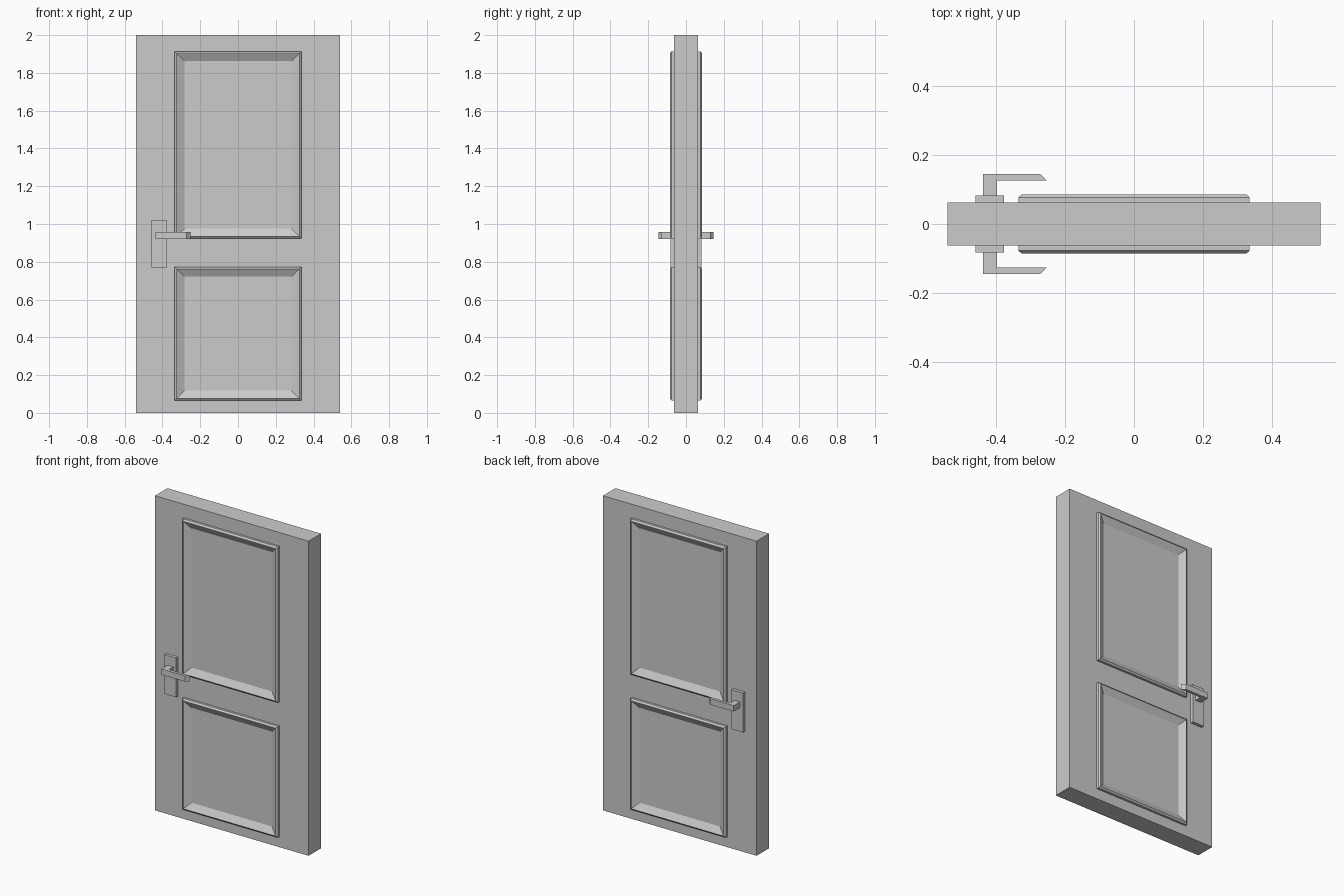
import bpy, bmesh

if "Cube" in bpy.data.objects:
    bpy.data.objects.remove(bpy.data.objects["Cube"])


def make_object(name, bm):
    bmesh.ops.recalc_face_normals(bm, faces=bm.faces)
    mesh = bpy.data.meshes.new(name)
    bm.to_mesh(mesh)
    bm.free()
    obj = bpy.data.objects.new(name, mesh)
    bpy.context.collection.objects.link(obj)
    return obj


def box(name, x0, x1, y0, y1, z0, z1):
    bm = bmesh.new()
    bmesh.ops.create_cube(bm, size=1)
    for v in bm.verts:
        v.co.x = x0 if v.co.x < 0 else x1
        v.co.y = y0 if v.co.y < 0 else y1
        v.co.z = z0 if v.co.z < 0 else z1
    return make_object(name, bm)


def moulding(name, half_width, z0, z1, profile, side):
    """Sweep an (inset, depth) profile round a mitred rectangle."""
    bm = bmesh.new()
    rings = []
    for inset, depth in profile:
        x, lo, hi = half_width - inset, z0 + inset, z1 - inset
        rings.append([bm.verts.new((cx, side * depth, cz))
                      for cx, cz in ((-x, lo), (x, lo), (x, hi), (-x, hi))])
    n = len(rings)
    for i in range(n):
        a, b = rings[i], rings[(i + 1) % n]
        for j in range(4):
            k = (j + 1) % 4
            bm.faces.new((a[j], a[k], b[k], b[j]))
    return make_object(name, bm)


def extrude_plan(name, points, z0, z1):
    """Raise an (x, y) outline from z0 to z1."""
    bm = bmesh.new()
    face = bm.faces.new([bm.verts.new((x, y, z0)) for x, y in points])
    out = bmesh.ops.extrude_face_region(bm, geom=[face])["geom"]
    verts = [g for g in out if isinstance(g, bmesh.types.BMVert)]
    bmesh.ops.translate(bm, verts=verts, vec=(0, 0, z1 - z0))
    return make_object(name, bm)


HALF = 0.0625  # half the slab thickness

# Door slab
box("door_slab", -0.54, 0.54, -HALF, HALF, 0, 2)

# Moulding: upright outer side, small chamfer, long slope down to the slab
trim = [(0, HALF - 0.002), (0, 0.077), (0.010, 0.0855),
        (0.012, 0.0855), (0.052, HALF), (0.052, HALF - 0.002)]

# Lever: stem out of the plate, bent into a grip with a chamfered tip
lever = [(-0.437, 0.08), (-0.397, 0.08), (-0.397, 0.126),
         (-0.252, 0.126), (-0.272, 0.145), (-0.437, 0.145)]

for label, s in (("front", -1), ("back", 1)):
    moulding(f"upper_panel_moulding_{label}", 0.335, 0.924, 1.914, trim, s)
    moulding(f"lower_panel_moulding_{label}", 0.335, 0.066, 0.773, trim, s)
    y0, y1 = sorted((s * (HALF - 0.002), s * 0.083))
    box(f"handle_plate_{label}", -0.459, -0.377, y0, y1, 0.77, 1.02)
    extrude_plan(f"handle_lever_{label}", [(x, s * y) for x, y in lever], 0.921, 0.958)
